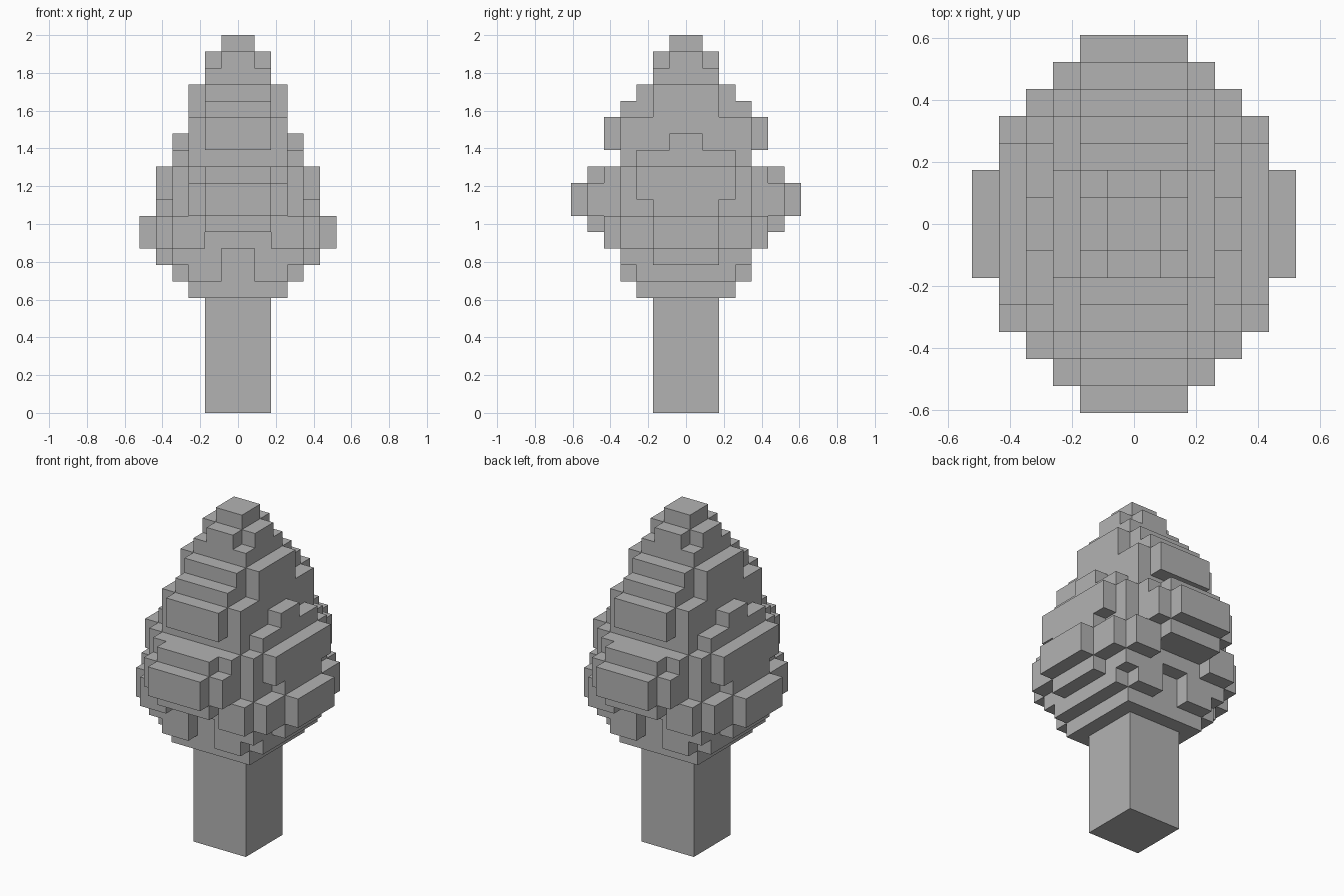
import bpy, bmesh
from mathutils import Vector

cube = bpy.data.objects.get("Cube")
if cube:
    bpy.data.objects.remove(cube, do_unlink=True)

U = 2 / 23  # edge length of one block

grey = bpy.data.materials.new("plain grey")
grey.use_nodes = True
colour = (0.45, 0.45, 0.45, 1)
grey.diffuse_color = colour
grey.node_tree.nodes["Principled BSDF"].inputs["Base Color"].default_value = colour


def block(hx, hy, z0, z1):
    """Cells of a centred block, given half widths and a height range."""
    return {(x, y, z) for x in range(-hx, hx)
            for y in range(-hy, hy) for z in range(z0, z1)}


def build(name, cells):
    """Skin a set of cells, keeping only the outer faces."""
    bm = bmesh.new()
    for cell in cells:
        for axis in range(3):
            for side in (-1, 1):
                near = list(cell)
                near[axis] += side
                if tuple(near) in cells:
                    continue
                n, a, b = Vector(), Vector(), Vector()
                n[axis] = side / 2
                a[(axis + 1) % 3] = side / 2
                b[(axis + 2) % 3] = 0.5
                mid = Vector(cell) + Vector((0.5, 0.5, 0.5)) + n
                corners = (mid - a - b, mid + a - b, mid + a + b, mid - a + b)
                bm.faces.new([bm.verts.new(p * U) for p in corners])
    bmesh.ops.remove_doubles(bm, verts=bm.verts, dist=U / 100)
    bmesh.ops.dissolve_limit(bm, angle_limit=0.01, verts=bm.verts, edges=bm.edges)
    mesh = bpy.data.meshes.new(name)
    bm.to_mesh(mesh)
    bm.free()
    mesh.materials.append(grey)
    obj = bpy.data.objects.new(name, mesh)
    bpy.context.collection.objects.link(obj)


# Square trunk
build("trunk", block(2, 2, 0, 7))

# Foliage: overlapping blocks (half x, half y, bottom, top)
BLOCKS = [
    # underside
    (3, 3, 7, 8), (4, 3, 8, 9), (3, 4, 8, 9), (4, 4, 9, 10), (5, 2, 9, 10),
    # lower bulge
    (5, 4, 10, 12), (6, 2, 10, 12), (4, 5, 10, 12), (2, 6, 11, 12),
    # middle bulge
    (4, 4, 12, 15), (3, 5, 12, 15), (3, 6, 12, 14), (2, 6, 14, 15),
    (2, 7, 12, 14), (5, 2, 12, 13), (5, 3, 13, 15),
    # shoulders
    (3, 4, 15, 18), (4, 3, 15, 16), (4, 1, 16, 17), (2, 5, 16, 18),
    # tip
    (3, 2, 18, 20), (2, 4, 18, 19), (2, 3, 19, 20), (2, 2, 20, 21),
    (2, 1, 21, 22), (1, 2, 21, 22), (1, 1, 22, 23),
]
foliage = set().union(*(block(*b) for b in BLOCKS))

# Notches cut under the front and back bulges
foliage -= block(1, 4, 8, 10) - block(1, 3, 8, 10)
foliage -= block(2, 5, 10, 11) - block(2, 4, 10, 11)

build("foliage", foliage)
